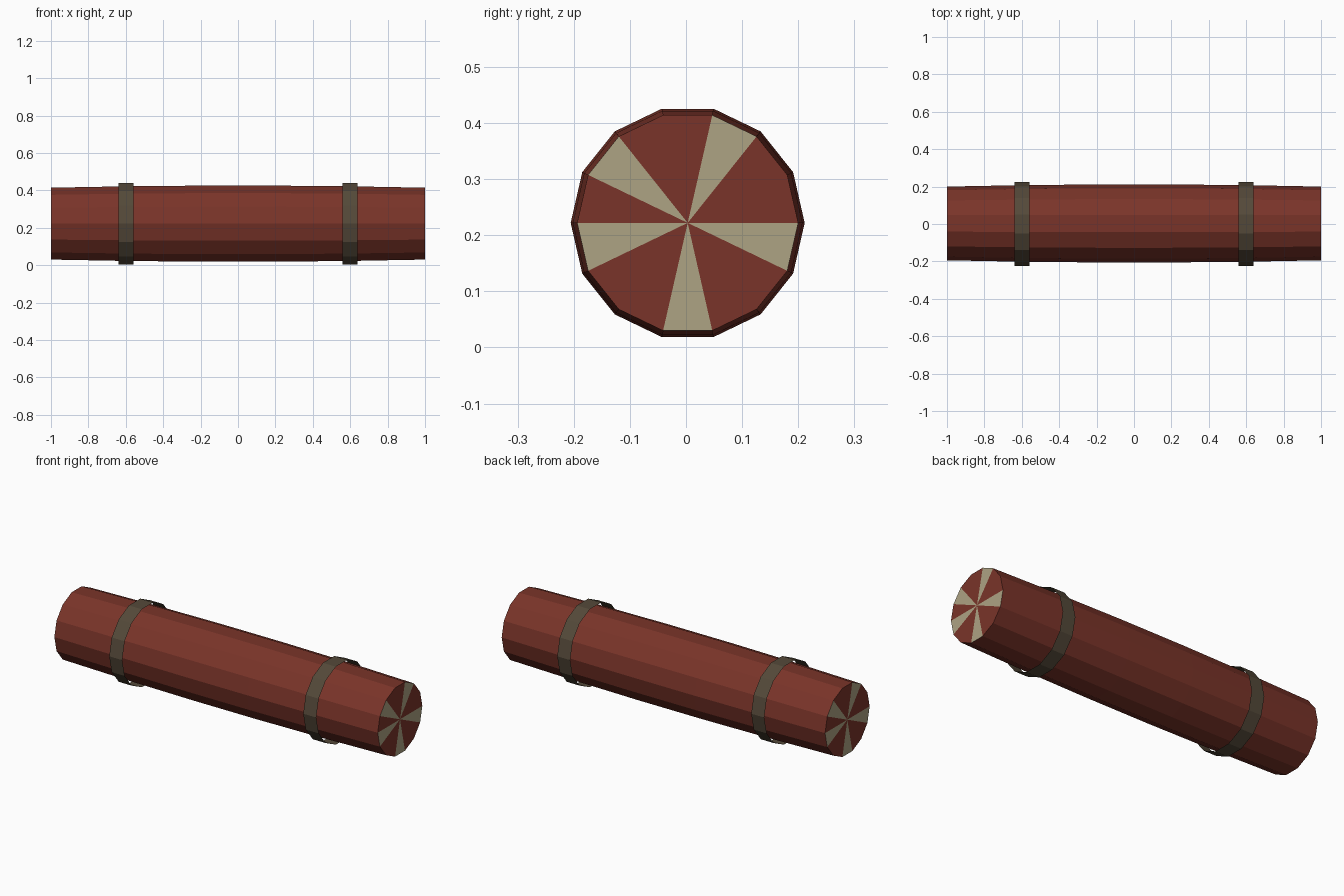
import bpy, bmesh, math

if "Cube" in bpy.data.objects:
    bpy.data.objects.remove(bpy.data.objects["Cube"])

N = 14           # sides of the low-poly tube
CZ = 0.222       # height of the axis


def lin(c):
    c /= 255
    return c / 12.92 if c <= 0.04045 else ((c + 0.055) / 1.055) ** 2.4


def material(name, r, g, b):
    m = bpy.data.materials.new(name)
    m.diffuse_color = (lin(r), lin(g), lin(b), 1)
    m.use_nodes = True
    m.node_tree.nodes["Principled BSDF"].inputs["Base Color"].default_value = m.diffuse_color
    return m


red = material("dark red", 122, 52, 41)
tan = material("pale tan", 174, 163, 132)
brown = material("dark strap brown", 84, 73, 57)


def ring(bm, x, r, y0=0.0):
    """One N-sided loop of vertices around the x axis."""
    return [bm.verts.new((x, y0 + r * math.cos(2 * math.pi * k / N),
                          CZ + r * math.sin(2 * math.pi * k / N))) for k in range(N)]


def bridge(bm, a, b):
    for k in range(N):
        j = (k + 1) % N
        bm.faces.new((a[k], a[j], b[j], b[k]))


def finish(bm, name, mats):
    me = bpy.data.meshes.new(name)
    bm.to_mesh(me)
    bm.free()
    for m in mats:
        me.materials.append(m)
    ob = bpy.data.objects.new(name, me)
    bpy.context.collection.objects.link(ob)
    return ob


# Tube body, slightly barrelled, with wedge-striped ends
bm = bmesh.new()
xs = [-1, -0.6, -0.2, 0.2, 0.6, 1]
loops = [ring(bm, x, 0.209 - 0.012 * x * x, 0.003) for x in xs]
for a, b in zip(loops, loops[1:]):
    bridge(bm, a, b)
right_wedges = {2, 5, 7, 10, 13}
left_wedges = {(N // 2 - 1 - k) % N for k in right_wedges}   # turned half round
for loop, x, wedges in ((loops[0], -1, left_wedges), (loops[-1], 1, right_wedges)):
    c = bm.verts.new((x, 0.003, CZ))
    for k in range(N):
        f = bm.faces.new((c, loop[k], loop[(k + 1) % N]))
        f.material_index = 1 if k in wedges else 0
bmesh.ops.recalc_face_normals(bm, faces=bm.faces)
finish(bm, "tube_body", [red, tan])

# Two loose open straps
for name, x in (("left_strap", -0.6), ("right_strap", 0.6)):
    bm = bmesh.new()
    bridge(bm, ring(bm, x + 0.04, 0.2235), ring(bm, x - 0.04, 0.2235))
    for f in bm.faces:
        f.normal_update()
        mid = f.calc_center_median()
        if f.normal.y * mid.y + f.normal.z * (mid.z - CZ) < 0:
            f.normal_flip()
    finish(bm, name, [brown])
